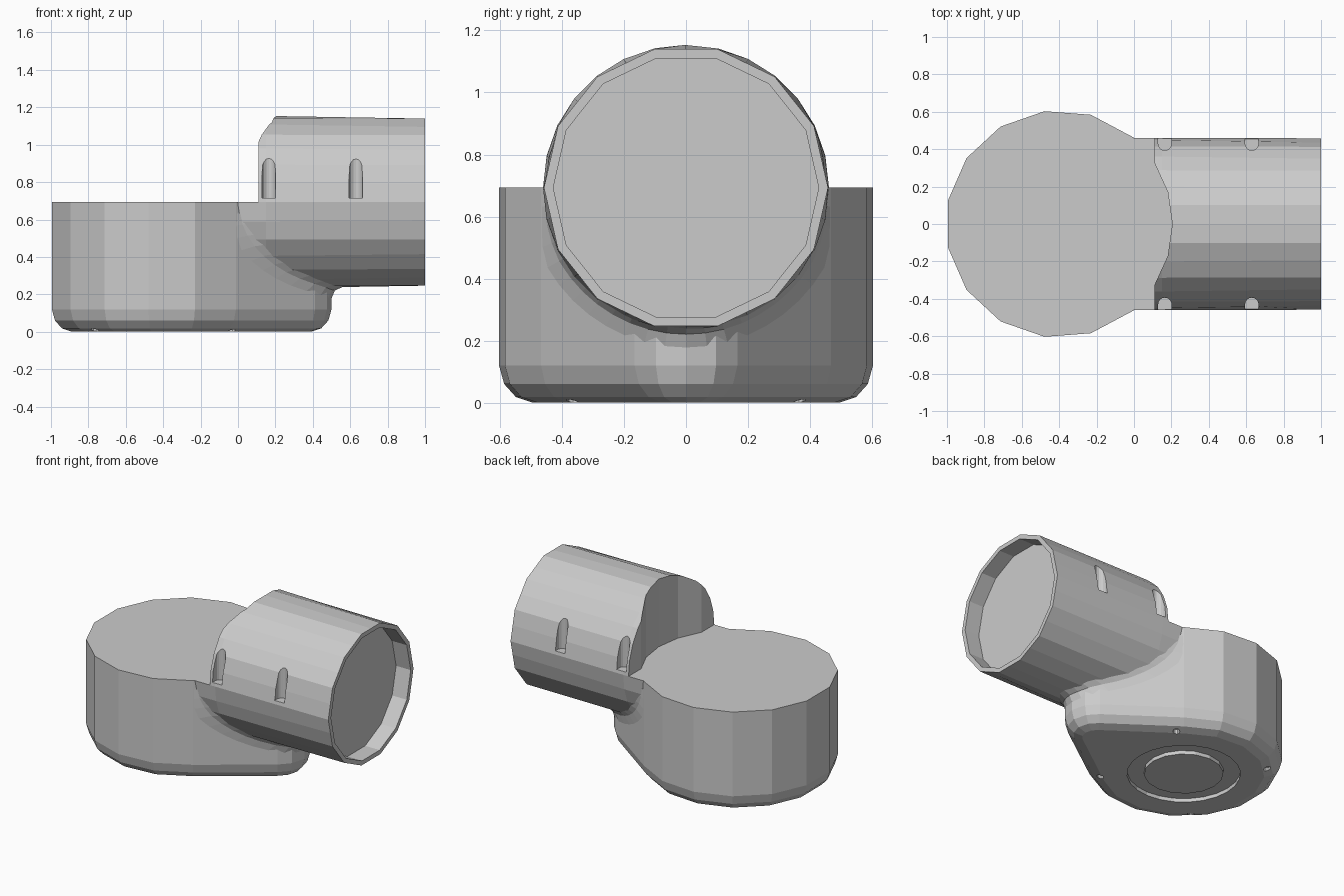
import bpy, bmesh, math
from math import sin, cos, pi, radians

if "Cube" in bpy.data.objects:
    bpy.data.objects.remove(bpy.data.objects["Cube"])

CX, AX, TOP = -0.4, 0.693, 0.693   # drum centre x, barrel axis height, drum top


def make(name, rings, loop=False):
    """Skin equal-length rings of points; cap both ends unless looped."""
    bm = bmesh.new()
    vs = [[bm.verts.new(p) for p in r] for r in rings]
    n = len(vs[0])
    for a, b in zip(vs, vs[1:]):
        for i in range(n):
            bm.faces.new((a[i], a[(i + 1) % n], b[(i + 1) % n], b[i]))
    bm.faces.new(vs[0][::-1])
    bm.faces.new(vs[-1])
    bmesh.ops.recalc_face_normals(bm, faces=bm.faces)
    me = bpy.data.meshes.new(name)
    bm.to_mesh(me)
    bm.free()
    ob = bpy.data.objects.new(name, me)
    bpy.context.collection.objects.link(ob)
    return ob


def vcyl(name, x, y, r, z0, z1, n):
    return make(name, [[(x + r * cos(2 * pi * i / n), y + r * sin(2 * pi * i / n), z)
                        for i in range(n)] for z in (z0, z1)])


def box(name, x0, x1, y0, y1, z0, z1):
    return make(name, [[(x0, y0, z), (x1, y0, z), (x1, y1, z), (x0, y1, z)]
                       for z in (z0, z1)])


def boolean(target, other, op='DIFFERENCE'):
    m = target.modifiers.new(op, 'BOOLEAN')
    m.object, m.operation, m.solver = other, op, 'EXACT'
    bpy.context.view_layer.objects.active = target
    bpy.ops.object.modifier_apply(modifier=m.name)
    bpy.data.objects.remove(other)


def outline(inset):
    """Teardrop footprint: large drum circle tapering to a small toe."""
    pts = [(0.3 + (0.2 - inset) * cos(radians(a)), (0.2 - inset) * sin(radians(a)))
           for a in (-56, -29, 0, 29, 56)]
    pts += [(CX + (0.608 - inset) * cos(radians(50.2 + 23.6 * i)),
             (0.608 - inset) * sin(radians(50.2 + 23.6 * i))) for i in range(12)]
    return pts


# drum body with rounded bottom edge
body = make("elbow_body", [[(x, y, z) for x, y in outline(d)] for z, d in
                           ((0, 0.11), (0.018, 0.055), (0.06, 0.017), (0.12, 0), (0.75, 0))])


# horizontal barrel: 28 sides at the rear easing to 14 at the mouth
def ring(x, r, flat):
    return [(x, r * k * cos(pi * i / 14), AX + r * k * sin(pi * i / 14))
            for i in range(28) for k in [cos(pi / 14) if flat and i % 2 else 1]]


boolean(body, make("barrel", [ring(-0.1, 0.461, False), ring(0.15, 0.461, False),
                              ring(1.0, 0.458, True)]), 'UNION')

# clear the space above the drum, leaving the scooped barrel rear
boolean(body, box("top_cutter", -1.3, 0.11, -1, 1, TOP, 1.6))
boolean(body, vcyl("scoop_cutter", CX, 0, 0.605, TOP, 1.6, 22))

# recessed barrel mouth
boolean(body, make("mouth_cutter", [[(x, 0.428 * cos(pi * i / 7), AX + 0.428 * sin(pi * i / 7))
                                     for i in range(14)] for x in (0.89, 1.1)]))

# round-ended side slots, open upward and outward
for x in (0.165, 0.63):
    for s in (-1, 1):
        arc = [(x + 0.036 * cos(pi * i / 8), s * (0.43 - 0.036 * sin(pi * i / 8)))
               for i in range(9)] + [(x - 0.036, s * 0.6), (x + 0.036, s * 0.6)]
        boolean(body, make("slot_cutter", [[(a, b, z) for a, b in arc] for z in (0.715, 1.1)]))

# ring groove and four screw holes underneath
groove = vcyl("groove_cutter", CX, 0, 0.35, -0.1, 0.025, 24)
boolean(groove, vcyl("groove_core", CX, 0, 0.245, -0.2, 0.2, 16))
boolean(body, groove)
for sx in (-1, 1):
    for sy in (-1, 1):
        boolean(body, vcyl("hole_cutter", CX + sx * 0.365, sy * 0.365, 0.022, -0.1, 0.03, 10))

# concave fillet where the barrel underside meets the tapered toe
side = outline(0)[2:8]


def hull_x(y):
    y = abs(y)
    for (xa, ya), (xb, yb) in zip(side, side[1:]):
        if ya <= y <= yb:
            return xa + (xb - xa) * (y - ya) / (yb - ya)
    return side[-1][0]


rings = []
for i in range(1, 24):
    t = pi + pi * i / 24
    f = 0.065 * min(1, 2 * abs(sin(t)))
    sec = []
    for dr, dx in ((-0.004, f), (0.27 * f, 0.27 * f), (f, -0.002), (-0.06, -0.05)):
        r = 0.455 + dr
        sec.append((hull_x(r * cos(t)) + dx, r * cos(t), AX + r * sin(t)))
    rings.append(sec)
make("neck_fillet", rings)
